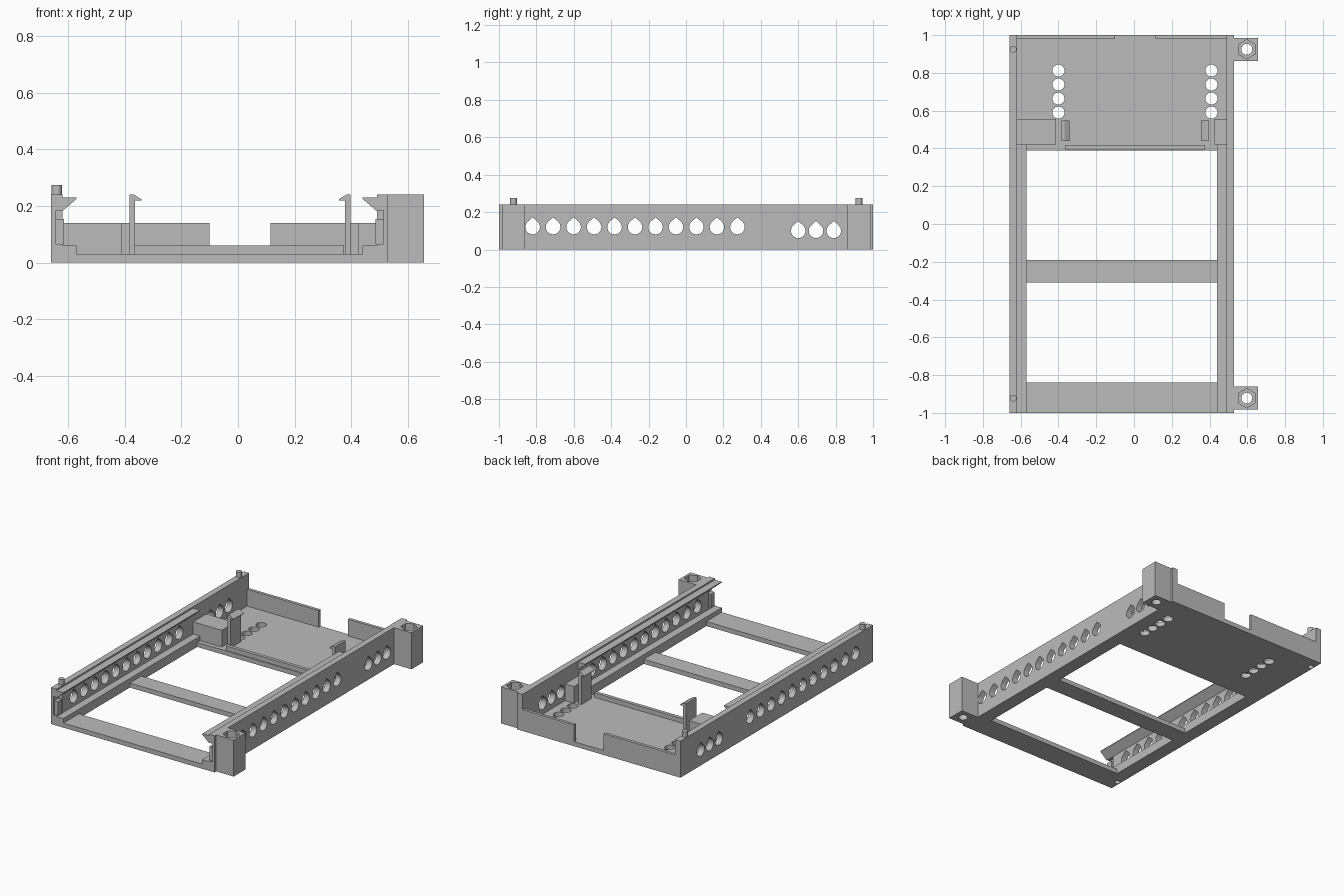
import bpy
import bmesh
import math

default = bpy.data.objects.get("Cube")
if default:
    bpy.data.objects.remove(default, do_unlink=True)

grey = bpy.data.materials.new("plain grey")
grey.use_nodes = True
COLOUR = (0.5, 0.5, 0.5, 1)
grey.diffuse_color = COLOUR
grey.node_tree.nodes["Principled BSDF"].inputs["Base Color"].default_value = COLOUR


def prism(name, outline, axis, lo, hi):
    """Extrude a 2D outline along x, y or z."""
    place = {"x": lambda a, b, t: (t, a, b),
             "y": lambda a, b, t: (a, t, b),
             "z": lambda a, b, t: (a, b, t)}[axis]
    bm = bmesh.new()
    ends = [[bm.verts.new(place(a, b, t)) for a, b in outline] for t in (lo, hi)]
    for ring in ends:
        bm.faces.new(ring)
    n = len(outline)
    for i in range(n):
        j = (i + 1) % n
        bm.faces.new((ends[0][i], ends[0][j], ends[1][j], ends[1][i]))
    bmesh.ops.recalc_face_normals(bm, faces=bm.faces)
    mesh = bpy.data.meshes.new(name)
    bm.to_mesh(mesh)
    bm.free()
    mesh.materials.append(grey)
    obj = bpy.data.objects.new(name, mesh)
    bpy.context.collection.objects.link(obj)
    return obj


def box(name, x0, x1, y0, y1, z0, z1):
    return prism(name, [(x0, y0), (x1, y0), (x1, y1), (x0, y1)], "z", z0, z1)


def ring(cx, cy, r, n=24, turn=0.0):
    return [(cx + r * math.cos(turn + math.tau * i / n),
             cy + r * math.sin(turn + math.tau * i / n)) for i in range(n)]


def teardrop(cy, cz, r):
    """Round below, with a pointed top."""
    arc = [math.radians(135 + 270 * i / 18) for i in range(19)]
    return [(cy, cz + r * 1.35)] + [(cy + r * math.cos(a), cz + r * math.sin(a)) for a in arc]


def cut(target, cutters):
    for c in cutters:
        mod = target.modifiers.new("cut", "BOOLEAN")
        mod.operation = "DIFFERENCE"
        mod.solver = "EXACT"
        mod.object = c
    bpy.context.view_layer.update()
    graph = bpy.context.evaluated_depsgraph_get()
    mesh = bpy.data.meshes.new_from_object(target.evaluated_get(graph))
    target.modifiers.clear()
    target.data = mesh
    for c in cutters:
        bpy.data.objects.remove(c, do_unlink=True)


def smooth(obj):
    bpy.ops.object.select_all(action="DESELECT")
    obj.select_set(True)
    bpy.context.view_layer.objects.active = obj
    bpy.ops.object.shade_smooth_by_angle(angle=math.radians(30))


LEFT, RIGHT = 0.53, -0.66      # outer faces of the side walls
WALL, TOP, BASE = 0.04, 0.24, 0.03

# Floor and cross bars
floor = box("rear_floor", RIGHT + WALL, LEFT - WALL, 0.39, 1, 0, BASE)
cut(floor, [prism("vent_cutter", ring(x, 0.59 + 0.074 * i, 0.032), "z", -0.1, 0.1)
            for x in (-0.4, 0.41) for i in range(4)])
smooth(floor)
box("middle_bar", RIGHT + WALL, LEFT - WALL, -0.31, -0.19, 0, BASE)
box("front_bar", RIGHT + WALL, LEFT - WALL, -1, -0.84, 0, BASE)
box("floor_lip", -0.365, 0.375, 0.395, 0.418, BASE, 0.06)

# Back wall either side of the gap
box("back_wall_right", RIGHT + WALL, -0.1, 0.98, 1, BASE, 0.14)
box("back_wall_left", 0.115, LEFT - WALL, 0.98, 1, BASE, 0.14)

# Side walls, rails, end pockets and vents
for side, outer, inward in (("left", LEFT, -1), ("right", RIGHT, 1)):
    def span(a, b):
        return sorted((outer + inward * a, outer + inward * b))

    wall = box(side + "_wall", *span(0, WALL), -1, 1, 0, TOP)
    holes = [(-0.82 + 0.1095 * i, 0.12) for i in range(11)]
    holes += [(y, 0.1) for y in (0.6, 0.695, 0.79)]
    cutters = [prism("vent_cutter", teardrop(y, z, 0.039), "x", *span(-0.1, 0.1))
               for y, z in holes]
    cutters.append(box("pocket_cutter", *span(0.017, 0.1), -1.1, -0.94, 0.065, 0.185))
    if side == "right":
        cutters += [prism("socket_cutter", ring(-0.64, y, 0.017), "z", -0.1, 0.04)
                    for y in (-0.922, 0.925)]
    cut(wall, cutters)
    smooth(wall)

    box(side + "_pocket_block", *span(0.017, 0.045), -0.99, -0.95, 0.065, 0.155)
    x0, x1 = outer + inward * WALL, outer + inward * 0.09
    box(side + "_rail_ledge", *sorted((x0, x1)), -1, 0.42, 0, 0.06)
    prism(side + "_rail_lip", [(x0, 0.182), (x0, 0.23), (x1, 0.23), (x1, 0.225)],
          "y", -1, 0.42)

# Stop blocks at the rail ends
box("right_stop_block", RIGHT + WALL, -0.412, 0.42, 0.557, BASE, 0.14)
box("left_stop_block", 0.425, LEFT - WALL, 0.42, 0.557, BASE, 0.14)

# Hooked clips
for name, x, d in (("right_clip", -0.383, 1), ("left_clip", 0.398, -1)):
    shape = [(0, BASE), (0.02, BASE), (0.02, 0.22), (0.042, 0.22),
             (0.042, 0.224), (0.016, 0.24), (0, 0.24)]
    prism(name, [(x + d * a, z) for a, z in shape], "y", 0.44, 0.548)

# Joining pins and nut towers
for end, y in (("front", -0.922), ("back", 0.925)):
    smooth(prism(end + "_pin", ring(-0.64, y, 0.018), "z", TOP, 0.275))
    tower = box(end + "_nut_tower", LEFT, 0.657, y - 0.061, y + 0.061, 0, TOP)
    cut(tower, [prism("bolt_cutter", ring(0.597, y, 0.029), "z", -0.1, 0.4),
                prism("nut_cutter", ring(0.597, y, 0.051, 6, math.pi / 2), "z", 0.19, 0.4)])
    smooth(tower)
